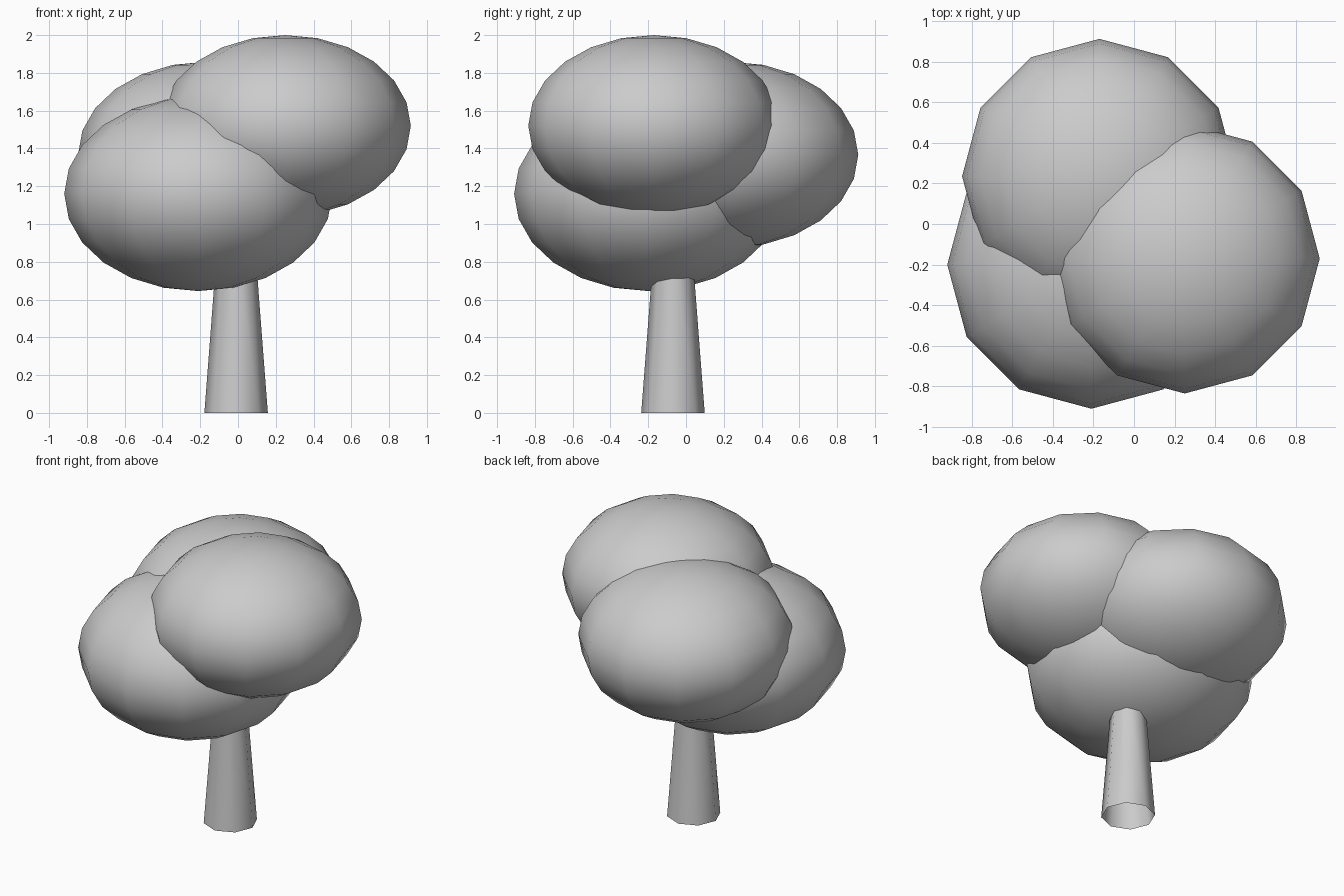
import bpy, bmesh
from mathutils import Matrix

if "Cube" in bpy.data.objects:
    bpy.data.objects.remove(bpy.data.objects["Cube"])


def make_object(name, bm):
    for face in bm.faces:
        face.smooth = True
    mesh = bpy.data.meshes.new(name)
    bm.to_mesh(mesh)
    bm.free()
    obj = bpy.data.objects.new(name, mesh)
    bpy.context.collection.objects.link(obj)
    return obj


def foliage(name, center, radius, height):
    # Flattened 12 x 12 sphere
    bm = bmesh.new()
    bmesh.ops.create_uvsphere(bm, u_segments=12, v_segments=12, radius=1)
    bmesh.ops.scale(bm, vec=(radius, radius, height), verts=bm.verts)
    bmesh.ops.translate(bm, vec=center, verts=bm.verts)
    return make_object(name, bm)


# Three overlapping leaf clumps
foliage("foliage_lower_front", (-0.21, -0.20, 1.16), 0.71, 0.515)
foliage("foliage_upper_right", (0.25, -0.17, 1.52), 0.665, 0.48)
foliage("foliage_back", (-0.17, 0.235, 1.367), 0.677, 0.492)

# Tapered eight-sided trunk, open at the base, ending inside the foliage
trunk_top = 0.9
bm = bmesh.new()
bmesh.ops.create_cone(bm, cap_ends=False, segments=8, radius1=0.168,
                      radius2=0.099, depth=trunk_top,
                      matrix=Matrix.Translation((-0.01, -0.069, trunk_top / 2)))
make_object("trunk", bm)
